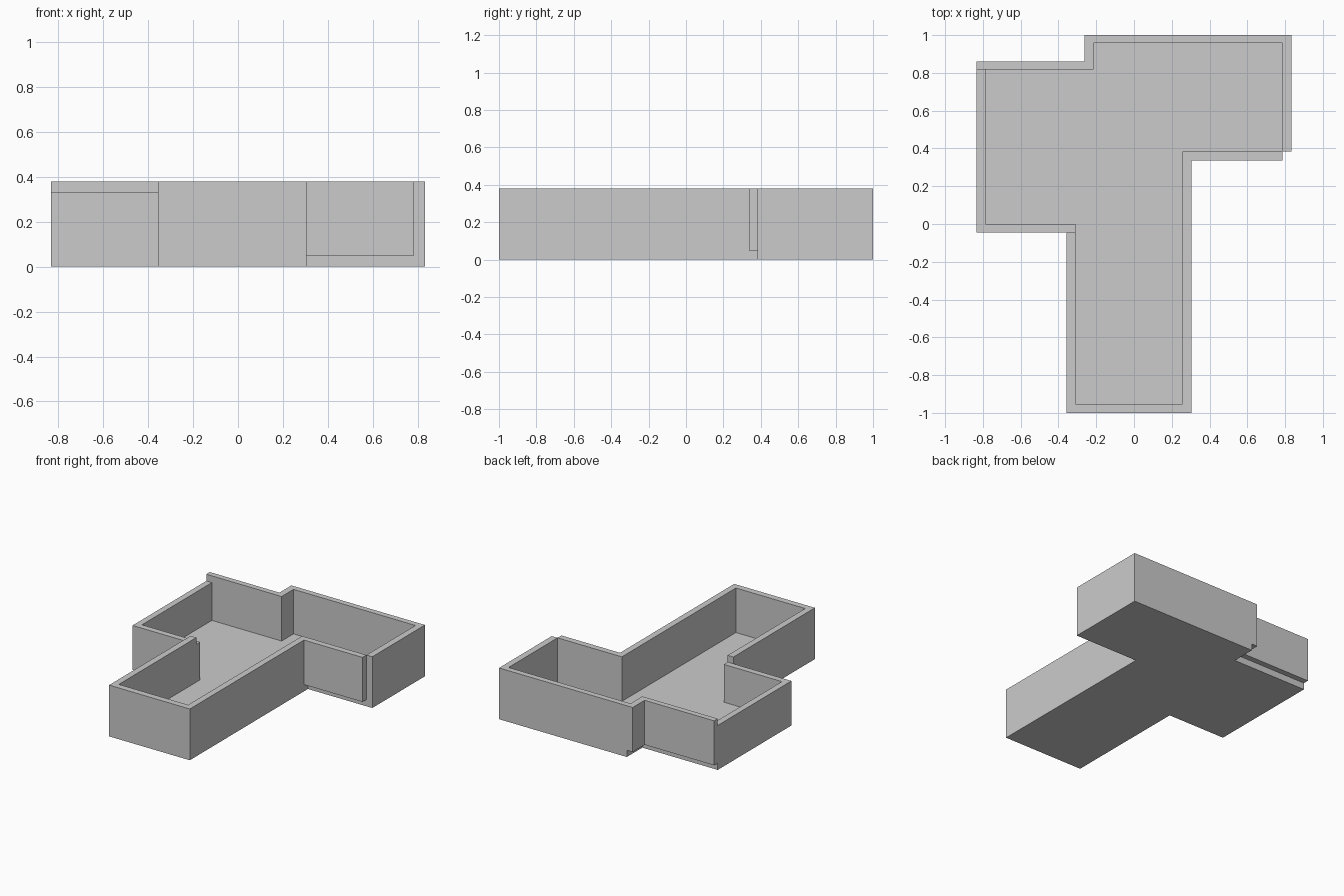
import bpy, bmesh

if "Cube" in bpy.data.objects:
    bpy.data.objects.remove(bpy.data.objects["Cube"])

H = 0.38          # overall height
B = 0.05          # floor thickness, base of the raised walls
L = 0.33          # top of the lowered walls

# inner outline, used for the floor
FLOOR = [(-0.787, 0.0), (-0.31, 0.0), (-0.31, -0.953), (0.258, -0.953), (0.258, 0.383),
         (0.785, 0.383), (0.785, 0.957), (-0.215, 0.957), (-0.215, 0.818), (-0.787, 0.818)]


def prism(name, points, z0, z1):
    """Extrude a flat outline from z0 to z1."""
    bm = bmesh.new()
    face = bm.faces.new([bm.verts.new((x, y, z0)) for x, y in points])
    res = bmesh.ops.extrude_face_region(bm, geom=[face], use_keep_orig=True)
    top = [v for v in res["geom"] if isinstance(v, bmesh.types.BMVert)]
    bmesh.ops.translate(bm, verts=top, vec=(0, 0, z1 - z0))
    bmesh.ops.recalc_face_normals(bm, faces=bm.faces)
    mesh = bpy.data.meshes.new(name)
    bm.to_mesh(mesh)
    bm.free()
    obj = bpy.data.objects.new(name, mesh)
    bpy.context.collection.objects.link(obj)
    return obj


def wall(name, x0, x1, y0, y1, z0=0.0, z1=H):
    return prism(name, [(x0, y0), (x1, y0), (x1, y1), (x0, y1)], z0, z1)


prism("floor", FLOOR, 0, B)

# long narrow wing
wall("wing_front_wall", -0.357, 0.305, -1.0, -0.953)
wall("wing_left_wall", -0.357, -0.31, -0.953, -0.045)
wall("wing_right_wall", 0.258, 0.305, -0.953, 0.383)

# right room: front wall rests above the floor level
wall("right_room_front_wall", 0.305, 0.785, 0.337, 0.383, B)
wall("right_room_side_wall", 0.785, 0.833, 0.383, 0.957)
wall("right_room_back_wall", -0.215, 0.833, 0.957, 1.0)
wall("back_jog_wall", -0.263, -0.215, 0.86, 1.0, B)

# left room: lowered front and side walls, raised back wall
wall("left_room_back_wall", -0.833, -0.215, 0.818, 0.86, B)
wall("left_room_side_wall", -0.833, -0.787, 0.0, 0.818, 0, L)
wall("left_room_front_wall", -0.833, -0.31, -0.045, 0.0, 0, L)
